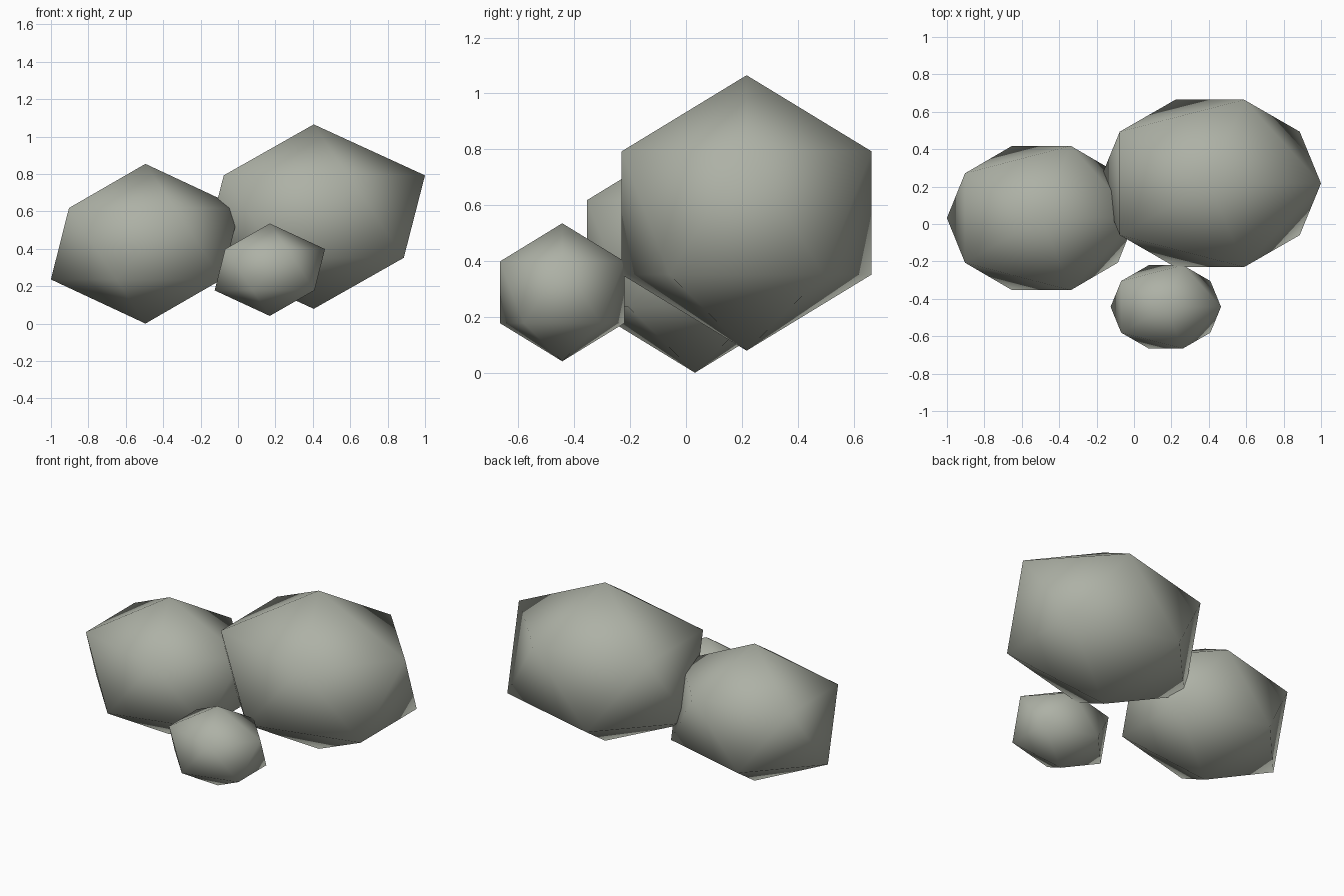
import bpy

cube = bpy.data.objects.get("Cube")
if cube:
    bpy.data.objects.remove(cube, do_unlink=True)

# Warm grey stone material
stone = bpy.data.materials.new("warm_grey_stone")
stone.use_nodes = True
colour = (0.42, 0.44, 0.38, 1.0)
stone.diffuse_color = colour
bsdf = next(n for n in stone.node_tree.nodes if n.type == "BSDF_PRINCIPLED")
bsdf.inputs["Base Color"].default_value = colour
bsdf.inputs["Roughness"].default_value = 0.9


def rock(name, centre, radii):
    """Squashed twenty-sided boulder with smooth shading."""
    bpy.ops.mesh.primitive_ico_sphere_add(subdivisions=1, radius=1, location=centre)
    obj = bpy.context.object
    obj.name = name
    obj.scale = radii
    bpy.ops.object.transform_apply(location=False, rotation=False, scale=True)
    bpy.ops.object.shade_smooth()
    obj.data.materials.append(stone)
    return obj


# Cluster of three boulders
rock("large_rock", (0.405, 0.217, 0.572), (0.665, 0.526, 0.493))
rock("medium_rock", (-0.495, 0.032, 0.427), (0.565, 0.454, 0.427))
rock("small_rock", (0.17, -0.443, 0.288), (0.33, 0.262, 0.247))
